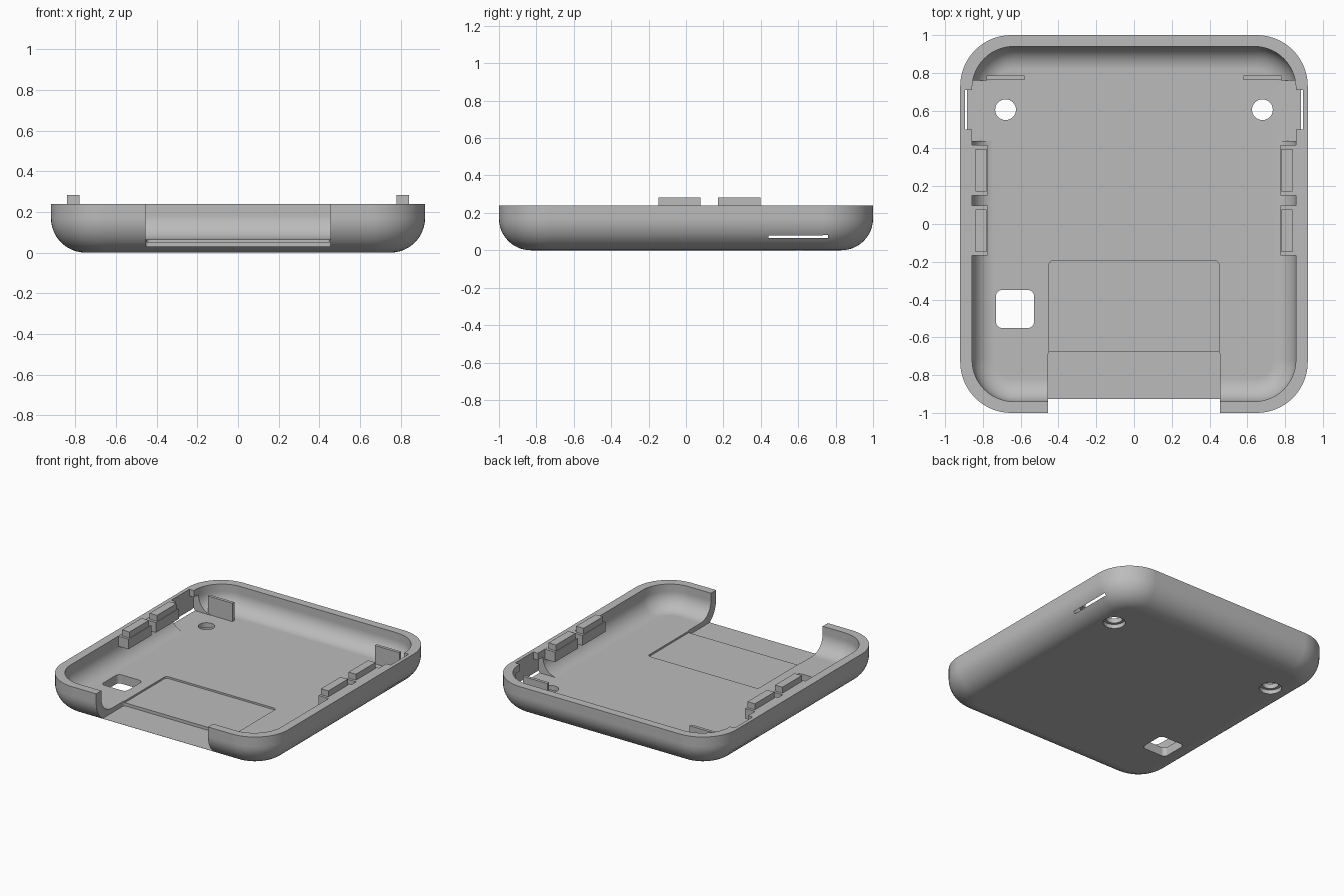
import bpy, bmesh
from math import sin, cos, pi

if "Cube" in bpy.data.objects:
    bpy.data.objects.remove(bpy.data.objects["Cube"])

grey = bpy.data.materials.new("plain grey")
grey.use_nodes = True
colour = (0.5, 0.5, 0.5, 1)
grey.diffuse_color = colour
grey.node_tree.nodes["Principled BSDF"].inputs["Base Color"].default_value = colour

HX, HY, HEIGHT, FLOOR = 0.92, 1.0, 0.24, 0.065


def ring(hx, hy, r, z, cx=0, cy=0, seg=14):
    """Rounded rectangle outline, anticlockwise."""
    pts = []
    for k, (sx, sy) in enumerate([(1, 1), (-1, 1), (-1, -1), (1, -1)]):
        for i in range(seg + 1):
            a = (k + i / seg) * pi / 2
            pts.append((cx + sx * (hx - r) + r * cos(a),
                        cy + sy * (hy - r) + r * sin(a), z))
    return pts


def loft(name, rings):
    """Skin a stack of outlines and cap both ends."""
    bm = bmesh.new()
    loops = [[bm.verts.new(p) for p in pts] for pts in rings]
    n = len(loops[0])
    for low, high in zip(loops, loops[1:]):
        for i in range(n):
            j = (i + 1) % n
            bm.faces.new((low[i], low[j], high[j], high[i]))
    bm.faces.new(loops[0][::-1])
    bm.faces.new(loops[-1])
    bmesh.ops.recalc_face_normals(bm, faces=bm.faces)
    mesh = bpy.data.meshes.new(name)
    bm.to_mesh(mesh)
    bm.free()
    mesh.materials.append(grey)
    ob = bpy.data.objects.new(name, mesh)
    bpy.context.collection.objects.link(ob)
    return ob


def prism(name, x, y, z, r):
    cx, cy = sum(x) / 2, sum(y) / 2
    hx, hy = (x[1] - x[0]) / 2, (y[1] - y[0]) / 2
    return loft(name, [ring(hx, hy, r, h, cx, cy, 8) for h in z])


def box(name, x, y, z):
    x, y = sorted(x), sorted(y)
    bm = bmesh.new()
    bmesh.ops.create_cube(bm, size=1)
    for v in bm.verts:
        v.co = [lo + (c + 0.5) * (hi - lo) for c, (lo, hi) in zip(v.co, (x, y, z))]
    mesh = bpy.data.meshes.new(name)
    bm.to_mesh(mesh)
    bm.free()
    mesh.materials.append(grey)
    ob = bpy.data.objects.new(name, mesh)
    bpy.context.collection.objects.link(ob)
    return ob


def disc(name, x, y, r, z):
    return prism(name, (x - r, x + r), (y - r, y + r), z, r - 0.0002)


# Tray: rounded outside, rim, then rounded inside down to the floor
STEPS, OUT_R, IN_R = 12, 0.17, 0.12
rings = []
for i in range(STEPS + 1):
    a = i / STEPS * pi / 2
    d = OUT_R * (1 - sin(a))
    rings.append(ring(HX - d, HY - d, 0.27 - d, OUT_R * (1 - cos(a))))
rings.append(ring(HX, HY, 0.27, HEIGHT))
rings.append(ring(0.857, 0.94, 0.22, HEIGHT))
for i in range(STEPS, -1, -1):
    a = i / STEPS * pi / 2
    d = IN_R * (1 - sin(a))
    rings.append(ring(0.857 - d, 0.94 - d, 0.22 - d, FLOOR + IN_R * (1 - cos(a))))
tray = loft("tray", rings)

# Cutters: front opening, floor recess and square window
cutters = [
    prism("recess_cutter", (-0.45, 0.45), (-0.8, -0.195), (0.052, 0.4), 0.02),
    prism("opening_cutter", (-0.455, 0.455), (-1.2, -0.675), (0.03, 0.41), 0.015),
    prism("window_cutter", (-0.73, -0.53), (-0.55, -0.35), (-0.1, 0.3), 0.03),
]
# Cutters on both sides: counterbored screw holes and wall pockets
for s in (-1, 1):
    cutters += [
        disc("hole_cutter", s * 0.68, 0.605, 0.055, (-0.1, 0.2)),
        disc("counterbore_cutter", s * 0.68, 0.605, 0.075, (-0.11, 0.03)),
        box("pocket_cutter", (s * 0.7, s * 0.894), (0.44, 0.76), (FLOOR + 0.001, 0.19)),
        box("rim_notch_cutter", (s * 0.71, s * 0.8935), (0.5, 0.71), (0.1, 0.4)),
    ]

bpy.context.view_layer.objects.active = tray
for cutter in cutters:
    cutter.hide_render = True
    mod = tray.modifiers.new("cut", "BOOLEAN")
    mod.operation = "DIFFERENCE"
    mod.solver = "EXACT"
    mod.object = cutter
    bpy.ops.object.modifier_apply(modifier=mod.name)
    bpy.data.objects.remove(cutter)

# Smooth the rounded walls, keep cut edges sharp
for ob in bpy.context.selected_objects:
    ob.select_set(False)
tray.select_set(True)
bpy.ops.object.shade_smooth_by_angle(angle=pi / 6)
weighted = tray.modifiers.new("even_shading", "WEIGHTED_NORMAL")
weighted.keep_sharp = True

# Ledges with raised clips, and upright tabs, on both sides
for s, side in ((-1, "right"), (1, "left")):
    for y, place in ((-0.035, "front"), (0.285, "back")):
        box(f"{side}_{place}_ledge", (s * 0.775, s * 0.865),
            (y - 0.133, y + 0.133), (0.165, HEIGHT - 0.001))
        box(f"{side}_{place}_clip", (s * 0.78, s * 0.84),
            (y - 0.113, y + 0.113), (HEIGHT - 0.01, 0.283))
    box(f"{side}_tab", (s * 0.58, s * 0.78), (0.763, 0.785), (FLOOR - 0.005, 0.2))
